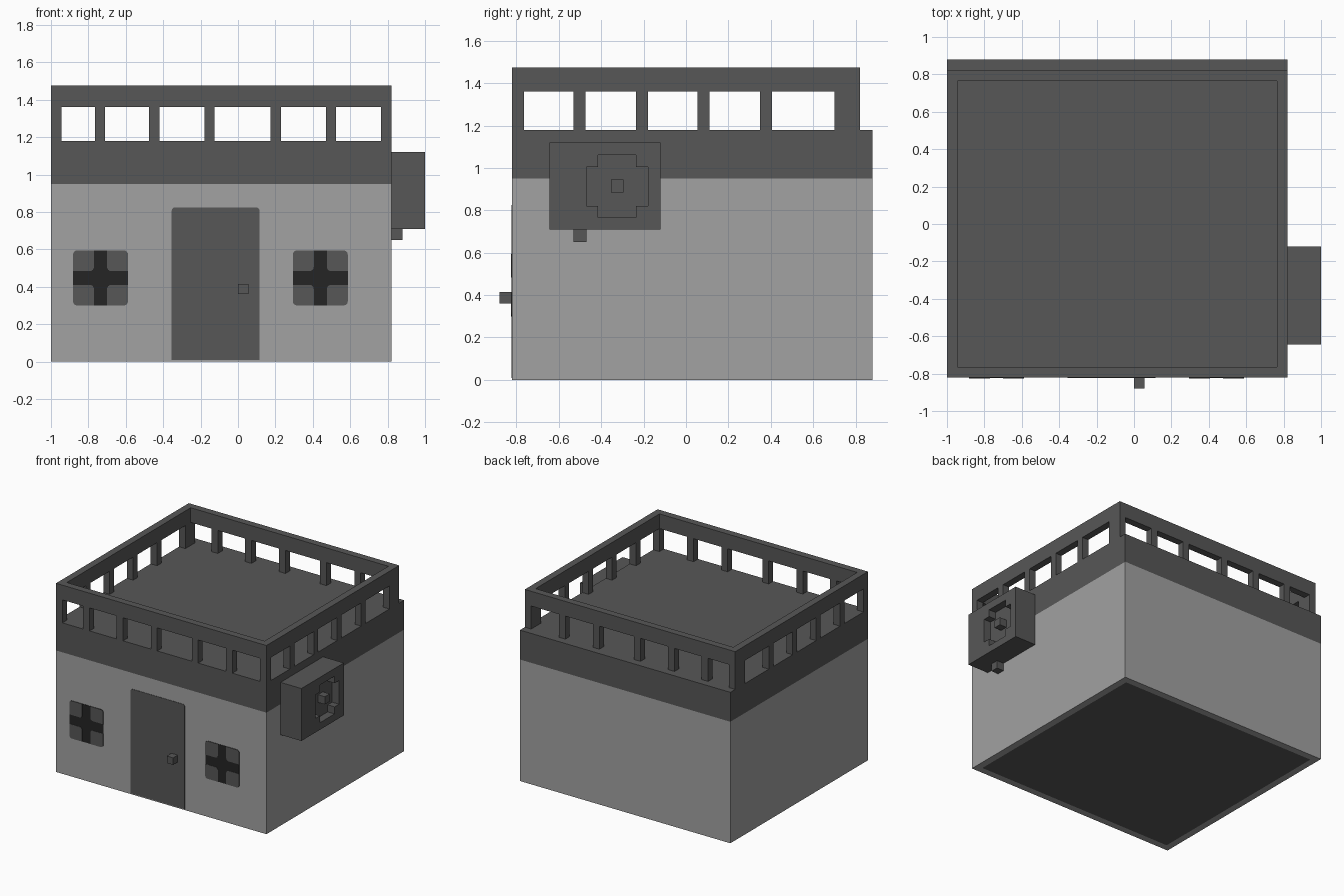
import bpy, bmesh, math
from mathutils import Vector

if "Cube" in bpy.data.objects:
    bpy.data.objects.remove(bpy.data.objects["Cube"], do_unlink=True)


def material(name, v):
    m = bpy.data.materials.new(name)
    m.use_nodes = True
    m.diffuse_color = (v, v, v, 1)
    bsdf = m.node_tree.nodes["Principled BSDF"]
    bsdf.inputs["Base Color"].default_value = (v, v, v, 1)
    bsdf.inputs["Roughness"].default_value = 0.8
    return m


WALL = material("light gray plaster", 0.36)
DARK = material("dark gray trim", 0.095)
BLACK = material("near black frame", 0.018)


def finish(name, bm, *mats):
    bmesh.ops.recalc_face_normals(bm, faces=bm.faces)
    me = bpy.data.meshes.new(name)
    bm.to_mesh(me)
    bm.free()
    ob = bpy.data.objects.new(name, me)
    bpy.context.collection.objects.link(ob)
    for m in mats:
        me.materials.append(m)
    return ob


def add_box(bm, x0, x1, y0, y1, z0, z1):
    verts = bmesh.ops.create_cube(bm, size=1)["verts"]
    for v in verts:
        v.co = Vector(((x0 + x1) / 2 + v.co.x * (x1 - x0),
                       (y0 + y1) / 2 + v.co.y * (y1 - y0),
                       (z0 + z1) / 2 + v.co.z * (z1 - z0)))


def boxes(name, mat, *dims):
    bm = bmesh.new()
    for d in dims:
        add_box(bm, *d)
    return finish(name, bm, mat)


def prism(name, points, offset, mat):
    """Extrude a closed 3D outline by an offset."""
    bm = bmesh.new()
    face = bm.faces.new([bm.verts.new(p) for p in points])
    out = bmesh.ops.extrude_face_region(bm, geom=[face])["geom"]
    bmesh.ops.translate(bm, vec=offset,
                        verts=[g for g in out if isinstance(g, bmesh.types.BMVert)])
    return finish(name, bm, mat)


def front_plate(name, x0, x1, z0, z1, radii, depth, mat):
    """Thin plate on the front wall; radii go right-top, left-top, left-bottom, right-bottom."""
    pts = []
    corners = ((x1, z1, -1, -1), (x0, z1, 1, -1), (x0, z0, 1, 1), (x1, z0, -1, 1))
    for i, ((x, z, sx, sz), r) in enumerate(zip(corners, radii)):
        if r == 0:
            pts.append((x, FRONT, z))
            continue
        for k in range(5):
            a = math.radians(90 * i + 22.5 * k)
            pts.append((x + sx * r + r * math.cos(a), FRONT, z + sz * r + r * math.sin(a)))
    return prism(name, pts, (0, -depth, 0), mat)


X0, X1, FRONT, BACK, RAIL_BACK = -1.0, 0.82, -0.82, 0.88, 0.82
T = 0.055  # railing thickness

# Walls, with a dark floor panel inset on the underside
bm = bmesh.new()
add_box(bm, X0, X1, FRONT, BACK, 0, 0.95)
bm.normal_update()
under = [f for f in bm.faces if f.normal.z < -0.9]
bmesh.ops.inset_region(bm, faces=under, thickness=0.075)
for f in under:
    f.material_index = 1
# The hidden top is left open under the roof slab
bmesh.ops.delete(bm, geom=[f for f in bm.faces if f.normal.z > 0.9], context="FACES_ONLY")
finish("walls", bm, WALL, DARK)

# Roof slab
boxes("roof_slab", DARK, (X0, X1, FRONT, BACK, 0.95, 1.18))

# Railing posts and top rail
Z0, Z1, Z2 = 1.18, 1.36, 1.475
posts = []
for y in (FRONT, RAIL_BACK - T):
    for x in (-0.765, -0.475, -0.18, 0.175, 0.47):
        posts.append((x, x + T, y, y + T, Z0, Z1))
for x in (X0, X1 - T):
    for y in (-0.53, -0.235, 0.055, 0.35):
        posts.append((x, x + T, y, y + T, Z0, Z1))
    posts.append((x, x + T, FRONT, FRONT + T, Z0, Z1))
    posts.append((x, x + T, 0.70, RAIL_BACK, Z0, Z1))
boxes("railing_posts", DARK, *posts)

bm = bmesh.new()
rings = [[bm.verts.new((x, y, z)) for x, y in
          ((X0 + d, FRONT + d), (X1 - d, FRONT + d),
           (X1 - d, RAIL_BACK - d), (X0 + d, RAIL_BACK - d))]
         for d, z in ((0, Z1), (0, Z2), (T, Z2), (T, Z1))]
for a, b in zip(rings, rings[1:] + rings[:1]):
    for i in range(4):
        j = (i + 1) % 4
        bm.faces.new((a[i], a[j], b[j], b[i]))
finish("top_rail", bm, DARK)

# Door and knob
front_plate("door", -0.355, 0.115, 0.008, 0.825, (0.02, 0.02, 0, 0), 0.003, DARK)
boxes("door_knob", DARK, (0, T, -0.88, FRONT, 0.36, 0.415))

# Windows: dark frame with four panes, rounded at outer and inner corners
for side, cx in (("right", -0.735), ("left", 0.44)):
    cz, h, r = 0.447, 0.147, 0.022
    front_plate(f"{side}_window_frame", cx - h, cx + h, cz - h, cz + h, (r,) * 4, 0.003, BLACK)
    for sx in (-1, 1):
        for sz in (-1, 1):
            xs = sorted((cx + sx * 0.035, cx + sx * h))
            zs = sorted((cz + sz * 0.037, cz + sz * h))
            radii = (r, 0, r, 0) if sx == sz else (0, r, 0, r)
            name = f"{side}_window_pane_{'upper' if sz > 0 else 'lower'}_{'a' if sx < 0 else 'b'}"
            front_plate(name, *xs, *zs, radii, 0.005, DARK)

# Wall unit with a stepped recess, centre hub and drain
unit = boxes("wall_unit", DARK, (X1, 1.0, -0.645, -0.12, 0.71, 1.12))
y, z = (-0.47, -0.415, -0.235, -0.18), (0.765, 0.82, 1.005, 1.06)
outline = [(1, 0), (2, 0), (2, 1), (3, 1), (3, 2), (2, 2),
           (2, 3), (1, 3), (1, 2), (0, 2), (0, 1), (1, 1)]
cutter = prism("recess_cutter", [(0.94, y[i], z[j]) for i, j in outline], (0.1, 0, 0), DARK)
cutter.hide_render = True
mod = unit.modifiers.new("recess", "BOOLEAN")
mod.operation = "DIFFERENCE"
mod.solver = "EXACT"
mod.object = cutter
bpy.context.view_layer.objects.active = unit
bpy.ops.object.modifier_apply(modifier=mod.name)
bpy.data.objects.remove(cutter, do_unlink=True)
boxes("unit_hub", DARK, (0.94, 1.0, -0.355, -0.295, 0.885, 0.945))
boxes("unit_drain", DARK, (X1, 0.88, -0.53, -0.47, 0.65, 0.71))
